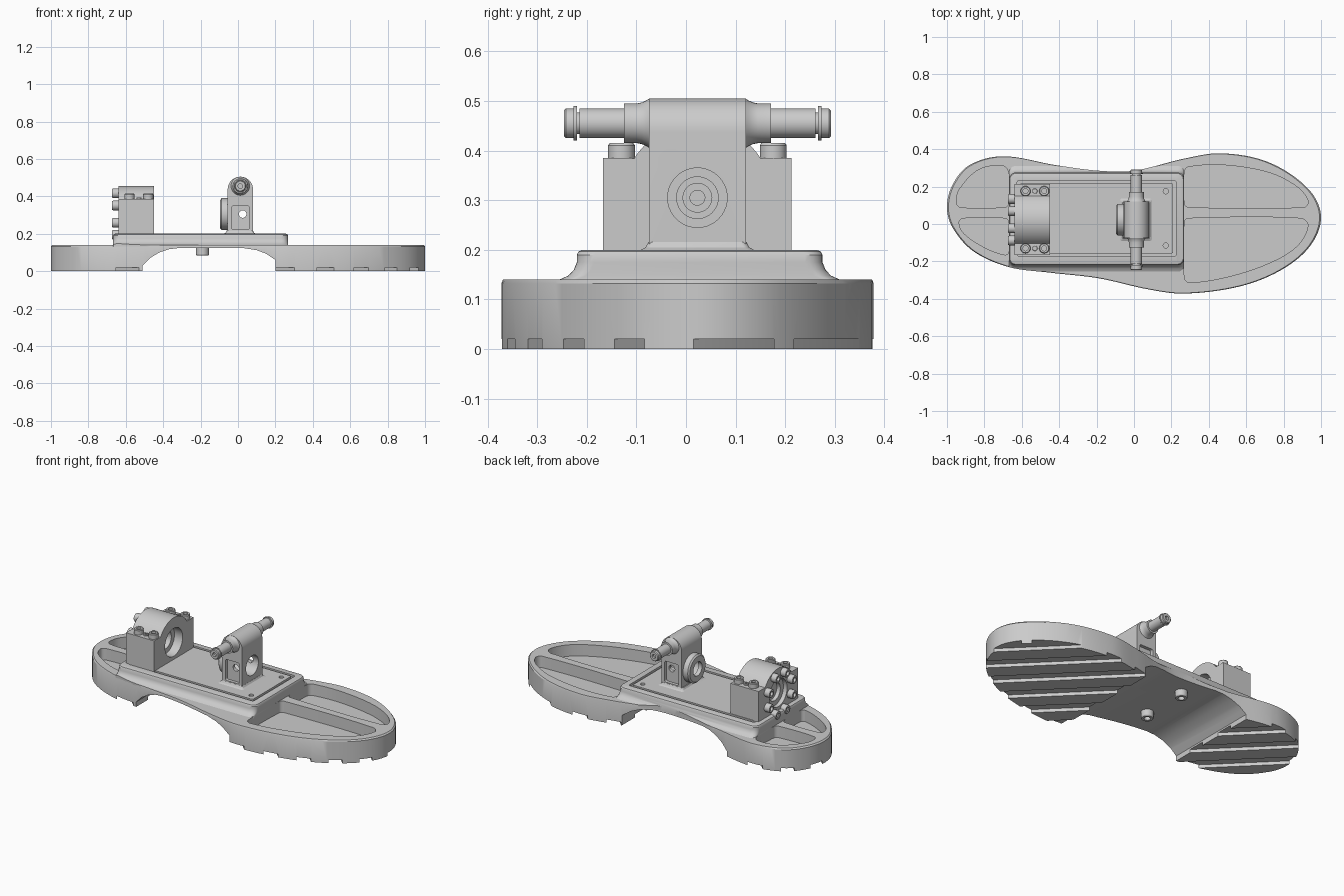
import bpy, bmesh
from math import pi, sin, cos
from mathutils import Vector

cube = bpy.data.objects.get("Cube")
if cube:
    bpy.data.objects.remove(cube)

grey = bpy.data.materials.new("plain grey")
grey.use_nodes = True
grey.diffuse_color = (0.6, 0.6, 0.6, 1)
grey.node_tree.nodes["Principled BSDF"].inputs["Base Color"].default_value = grey.diffuse_color


def loft(name, rings, closed=False):
    """Skin a stack of equal-length point rings, capped or joined end to end."""
    bm = bmesh.new()
    rows = [[bm.verts.new(p) for p in ring] for ring in rings]
    pairs = list(zip(rows, rows[1:])) + ([(rows[-1], rows[0])] if closed else [])
    for a, b in pairs:
        for i in range(len(a)):
            j = (i + 1) % len(a)
            bm.faces.new((a[i], a[j], b[j], b[i]))
    if not closed:
        bm.faces.new(rows[0])
        bm.faces.new(rows[-1])
    bmesh.ops.recalc_face_normals(bm, faces=bm.faces)
    me = bpy.data.meshes.new(name)
    bm.to_mesh(me)
    bm.free()
    me.materials.append(grey)
    ob = bpy.data.objects.new(name, me)
    bpy.context.scene.collection.objects.link(ob)
    return ob


def prism(name, pts, lo, hi, axis="z"):
    place = {"x": lambda a, b, t: (t, a, b), "y": lambda a, b, t: (a, t, b),
             "z": lambda a, b, t: (a, b, t)}[axis]
    return loft(name, [[place(a, b, t) for a, b in pts] for t in (lo, hi)])


def turned(name, profile, origin, direction, n=32, closed=False):
    """Lathe (distance, radius) pairs around a line."""
    q = Vector((0, 0, 1)).rotation_difference(Vector(direction))
    return loft(name, [[Vector(origin) + q @ Vector((r * cos(2 * pi * i / n), r * sin(2 * pi * i / n), d))
                        for i in range(n)] for d, r in profile], closed)


def spline(pts, steps=8):
    """Closed smooth loop; tangents scale with each span, so tight corners stay clean."""
    out = []
    n = len(pts)
    for i in range(n):
        a, b, c, d = (Vector(pts[(i + k) % n]) for k in (-1, 0, 1, 2))
        span = (c - b).length
        m0, m1 = (c - a).normalized() * span, (d - b).normalized() * span
        for s in range(steps):
            t = s / steps
            h = t * t * (3 - 2 * t)
            out.append(b * (1 - h) + c * h + m0 * (t * (1 - t) ** 2) - m1 * (t * t * (1 - t)))
    return out


def rounded(x0, x1, y0, y1, r, n=6):
    out = []
    for k, (cx, cy) in enumerate(((x1 - r, y1 - r), (x0 + r, y1 - r), (x0 + r, y0 + r), (x1 - r, y0 + r))):
        for i in range(n + 1):
            a = (k + i / n) * pi / 2
            out.append((cx + r * cos(a), cy + r * sin(a)))
    return out


def cut(ob, cutter, op="DIFFERENCE", keep=False):
    """Apply a boolean, trying a second solver if the first one fails."""
    mod = ob.modifiers.new("cut", "BOOLEAN")
    mod.operation, mod.object = op, cutter
    for solver in ("EXACT", "MANIFOLD"):
        mod.solver = solver
        bpy.context.view_layer.update()
        deps = bpy.context.evaluated_depsgraph_get()
        me = bpy.data.meshes.new_from_object(ob.evaluated_get(deps))
        if len(me.polygons):
            ob.data = me
            break
    ob.modifiers.clear()
    if not keep:
        bpy.data.objects.remove(cutter)


def bolt(name, origin, direction, r, h):
    """Cap screw with a socket."""
    return turned(name, [(-0.01, r), (h * 0.85, r), (h, r * 0.88), (h, r * 0.5), (h * 0.4, r * 0.5)],
                  origin, direction, 20)


# Sole
outline = spline([(-1, .09), (-.97, .21), (-.88, .315), (-.7, .362), (-.42, .315), (-.19, .285), (0, .285),
                  (.27, .35), (.47, .378), (.72, .33), (.93, .19), (1, .04), (.94, -.12), (.78, -.25),
                  (.56, -.335), (.27, -.372), (.08, -.35), (-.19, -.29), (-.45, -.26), (-.67, -.23),
                  (-.86, -.145), (-.97, -.02)])
sole = loft("sole", [[(p.x * s, p.y * s, z) for p in outline] for z, s in ((0, 1), (.132, 1), (.14, .992))])

# Four open pockets on top of the sole
pockets = [
    [(.27, .11), (.27, .28), (.29, .305), (.48, .315), (.72, .275), (.87, .2), (.93, .125), (.91, .09), (.29, .09)],
    [(.27, .01), (.29, .03), (.89, .03), (.93, -.01), (.87, -.12), (.72, -.21), (.51, -.28), (.3, -.313), (.27, -.29)],
    [(-.67, .11), (-.67, .27), (-.7, .31), (-.83, .29), (-.93, .19), (-.95, .12), (-.93, .09), (-.69, .09)],
    [(-.67, .01), (-.69, .03), (-.91, .03), (-.935, .01), (-.91, -.05), (-.8, -.125), (-.69, -.165), (-.67, -.15)],
]
for loop in pockets:
    cut(sole, prism("pocket_cutter", spline(loop), .07, .3))

# Arch under the instep
arch = [(-.51, -.1), (-.51, .03), (-.47, .07), (-.42, .1), (-.37, .117), (-.32, .123), (.03, .123),
        (.1, .112), (.15, .093), (.2, .06), (.2, -.1)]
cut(sole, prism("arch_cutter", arch, -1, 1, "y"))

# Diagonal tread grooves
across, along = Vector((1, 1)).normalized(), Vector((-1, 1)).normalized()
for k in range(-6, 4):
    mid = across * (.25 + .168 * k)
    strip = [mid + across * a + along * b for a, b in ((-.037, -1), (.037, -1), (.037, 1), (-.037, 1))]
    cut(sole, prism("tread_cutter", strip, -.05, .02))

# Mounting base with flared sides and an inset panel
base = loft("mounting_base", [[(x, y, z) for x, y in rounded(-.668 + i, .268 - i, -.22 - f + i, .275 + f - i, .035)]
                              for z, f, i in ((.128, .04, 0), (.14, .035, 0), (.148, .017, 0), (.16, .006, 0),
                                              (.175, 0, 0), (.19, 0, 0), (.197, 0, .004), (.2, 0, .012))])
cut(base, prism("outline_cutter", outline, .1, .4), "INTERSECT")
cut(base, prism("panel_cutter", rounded(-.625, .225, -.173, .233, .012), .188, .3))
panel = prism("inset_panel", rounded(-.609, .209, -.157, .217, .008), .18, .2)
for y in (-.115, .175):
    cut(panel, turned("hole_cutter", [(0, .014), (.1, .014)], (.17, y, .188), (0, 0, 1), 16))

# Screws hanging under the arch
for y in (-.115, .17):
    bolt("under_screw", (-.19, y, .125), (0, 0, -1), .035, .042)

MID, AXIS = .023, .305   # shared shaft line

# Bearing clamp: shoulders plus round cap, bored through
angles = [(32 + 116 * i / 24) * pi / 180 for i in range(25)]
profile = ([(MID - .19, .19), (MID + .19, .19), (MID + .19, .385)]
           + [(MID + .15 * cos(a), AXIS + .15 * sin(a)) for a in angles] + [(MID - .19, .385)])
clamp = prism("bearing_clamp", profile, -.64, -.45, "x")
cut(clamp, turned("bore_cutter", [(0, .085), (.4, .085)], (-.75, MID, AXIS), (1, 0, 0), 48))
turned("bearing_ring", [(0, .055), (0, .088), (.11, .088), (.11, .055)], (-.615, MID, AXIS), (1, 0, 0), 40, True)
turned("shaft_plug", [(0, .03), (.01, .06), (.03, .06), (.03, .03), (.07, .03), (.07, .015), (.05, .015)],
       (-.6, MID, AXIS), (1, 0, 0))
for s in (-1, 1):
    for x in (-.58, -.48):
        bolt("clamp_bolt", (x, MID + s * .153, .385), (0, 0, 1), .027, .03)
    bolt("clamp_pin", (-.53, MID + s * .153, .385), (0, 0, 1), .014, .008)
for i in range(8):
    a = (i + .5) * pi / 4
    bolt("flange_bolt", (-.64, MID + .12 * cos(a), AXIS + .12 * sin(a)), (-1, 0, 0), .026, .033)

# Pivot post with rounded head
head = [(.0125 + .0675 * cos(pi * i / 24), .4375 + .0675 * sin(pi * i / 24)) for i in range(25)]
post = prism("pivot_post", [(.08, .19)] + head + [(-.055, .19)], MID - .0975, MID + .0975, "y")
boss = turned("post_boss", [(0, .076), (.008, .085), (.06, .085)], (-.095, MID, AXIS), (1, 0, 0), 40)
foot = loft("post_foot", [[(x, y, z) for x, y in rounded(-.06 - g, .08 + g, MID - .0975 - g, MID + .0975 + g, .012)]
                          for z, g in ((.195, .016), (.2, .016), (.205, .007), (.216, .001))])
bore = turned("bore_cutter", [(0, .042), (.08, .042), (.08, .06), (.3, .06)], (-.15, MID, AXIS), (1, 0, 0), 40)
cut(post, bore, keep=True)
cut(boss, bore)
for s in (-1, 1):
    y = sorted((MID + s * .078, MID + s * .2))
    cut(post, prism("window_cutter", rounded(-.033, .06, .222, .35, .01), y[0], y[1], "y"))
side_hole = turned("hole_cutter", [(-.3, .02), (.3, .02)], (.025, MID, AXIS), (0, 1, 0), 24)
cut(post, side_hole, keep=True)
cut(boss, side_hole)

# Cross pin: flared collar, rod, neck, flange and tip on each side
for s, side in ((-1, "front"), (1, "back")):
    turned(side + "_pin", [(.05, .05), (.097, .05), (.103, .046), (.112, .042), (.122, .04), (.148, .04),
                           (.148, .03), (.238, .03), (.238, .022), (.243, .022), (.243, .035), (.25, .035),
                           (.25, .03), (.265, .03), (.269, .026), (.269, .012), (.255, .012)],
           (.0125, MID, .455), (0, s, 0))

# Smooth round surfaces, sharp edges
bpy.ops.object.select_all(action="DESELECT")
for ob in bpy.context.scene.collection.objects:
    if ob.type == "MESH":
        ob.select_set(True)
        bpy.context.view_layer.objects.active = ob
bpy.ops.object.shade_smooth_by_angle(angle=pi / 6)
